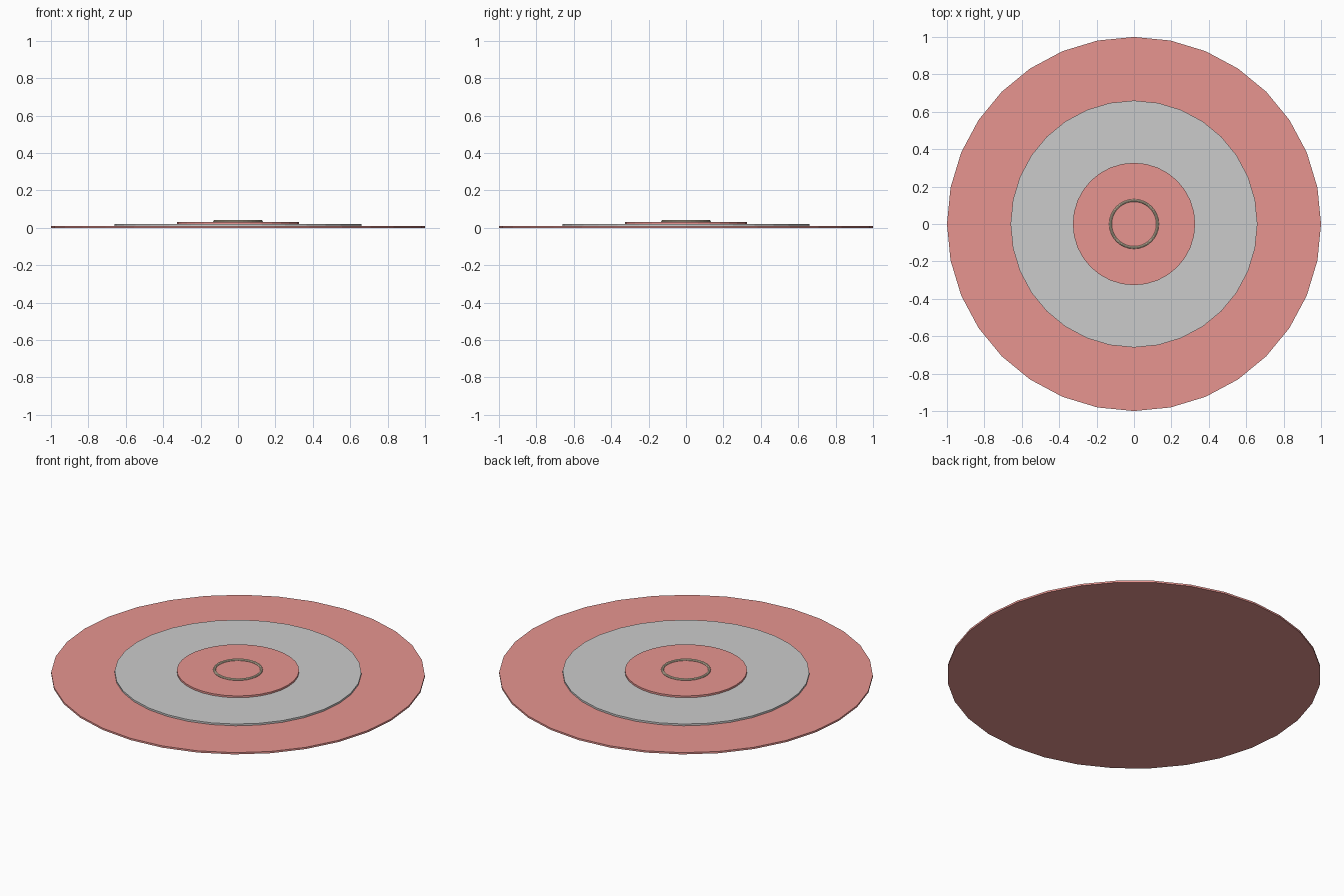
import bpy

if "Cube" in bpy.data.objects:
    bpy.data.objects.remove(bpy.data.objects["Cube"])

def material(name, rgb):
    m = bpy.data.materials.new(name)
    m.diffuse_color = (*rgb, 1)
    m.use_nodes = True
    m.node_tree.nodes["Principled BSDF"].inputs["Base Color"].default_value = m.diffuse_color
    return m

red = material("red_paint", (0.8, 0.3, 0.28))
cream = material("cream_paint", (0.8, 0.68, 0.5))

# Stacked target discs: name, radius, material
T = 0.0105
discs = [("outer_disc", 1.0, red), ("middle_disc", 0.66, None), ("inner_disc", 0.327, red)]
for i, (name, radius, mat) in enumerate(discs):
    bpy.ops.mesh.primitive_cylinder_add(vertices=32, radius=radius, depth=T,
                                        location=(0, 0, T * (i + 0.5)))
    ob = bpy.context.object
    ob.name = name
    if mat:
        ob.data.materials.append(mat)

# Thin raised centre ring
bpy.ops.mesh.primitive_torus_add(major_radius=0.126, minor_radius=0.007,
                                 major_segments=32, minor_segments=8,
                                 location=(0, 0, 0.0345))
ring = bpy.context.object
ring.name = "centre_ring"
ring.data.materials.append(cream)
